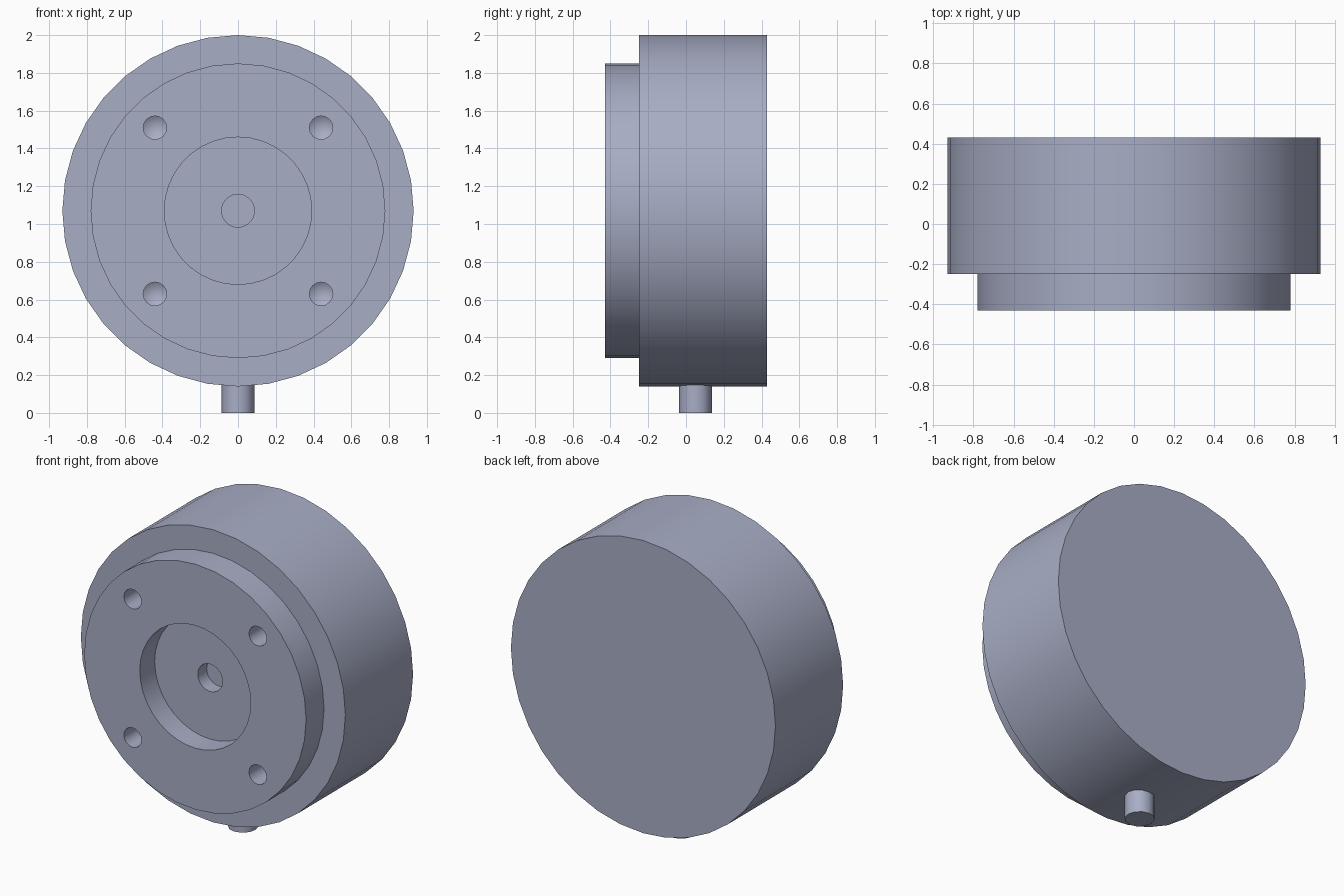
import bpy
import bmesh
import math
from mathutils import Vector

if "Cube" in bpy.data.objects:
    bpy.data.objects.remove(bpy.data.objects["Cube"])

CENTRE = Vector((0, 0, 1.07))

metal = bpy.data.materials.new("lavender grey metal")
metal.use_nodes = True
metal.diffuse_color = (0.39, 0.42, 0.56, 1)
metal.node_tree.nodes["Principled BSDF"].inputs["Base Color"].default_value = metal.diffuse_color


def lathe(name, profile, sides, location, axis="Y"):
    """Revolve (radius, offset) points, both ends on the axis, into a closed solid."""
    bm = bmesh.new()
    rings = []
    for radius, h in profile:
        count = sides if radius else 1
        ring = []
        for i in range(count):
            a = 2 * math.pi * i / sides
            u, v = radius * math.cos(a), radius * math.sin(a)
            ring.append(bm.verts.new((u, h, v) if axis == "Y" else (u, v, h)))
        rings.append(ring)
    for low, high in zip(rings, rings[1:]):
        for i in range(sides):
            j = (i + 1) % sides
            corners = [low[i % len(low)], low[j % len(low)],
                       high[j % len(high)], high[i % len(high)]]
            bm.faces.new(list(dict.fromkeys(corners)))
    bmesh.ops.recalc_face_normals(bm, faces=bm.faces)
    # Merge the flat end fans into single faces
    bmesh.ops.dissolve_limit(bm, angle_limit=0.01, verts=bm.verts, edges=bm.edges)
    mesh = bpy.data.meshes.new(name)
    bm.to_mesh(mesh)
    bm.free()
    obj = bpy.data.objects.new(name, mesh)
    obj.location = location
    obj.data.materials.append(metal)
    bpy.context.collection.objects.link(obj)
    return obj


def activate(obj):
    bpy.ops.object.select_all(action="DESELECT")
    obj.select_set(True)
    bpy.context.view_layer.objects.active = obj


def cut(target, cutter):
    activate(target)
    mod = target.modifiers.new("cut", "BOOLEAN")
    mod.operation = "DIFFERENCE"
    mod.solver = "EXACT"
    mod.object = cutter
    bpy.ops.object.modifier_apply(modifier=mod.name)
    bpy.data.objects.remove(cutter)


# Stepped drum
body = lathe("drum_body", [(0, -0.43), (0.78, -0.43), (0.78, -0.25), (0.93, -0.25),
                           (0.93, 0.43), (0, 0.43)], 36, CENTRE)

# Round recess with a shallow centre hole
cut(body, lathe("recess_cutter", [(0, -0.5), (0.39, -0.5), (0.39, -0.28), (0.087, -0.28),
                                  (0.087, -0.19), (0, -0.19)], 36, CENTRE))

# Four drilled holes with pointed bottoms
for x in (-0.44, 0.44):
    for z in (-0.44, 0.44):
        cut(body, lathe("drill_cutter", [(0, -0.5), (0.062, -0.5), (0.062, -0.1), (0, -0.06)],
                        16, CENTRE + Vector((x, 0, z))))

# Short pin under the drum
pin = lathe("bottom_pin", [(0, 0), (0.087, 0), (0.087, 0.2), (0, 0.2)], 12, (0, 0.05, 0), "Z")

for part in (body, pin):
    activate(part)
    bpy.ops.object.shade_smooth_by_angle(angle=math.radians(31))
